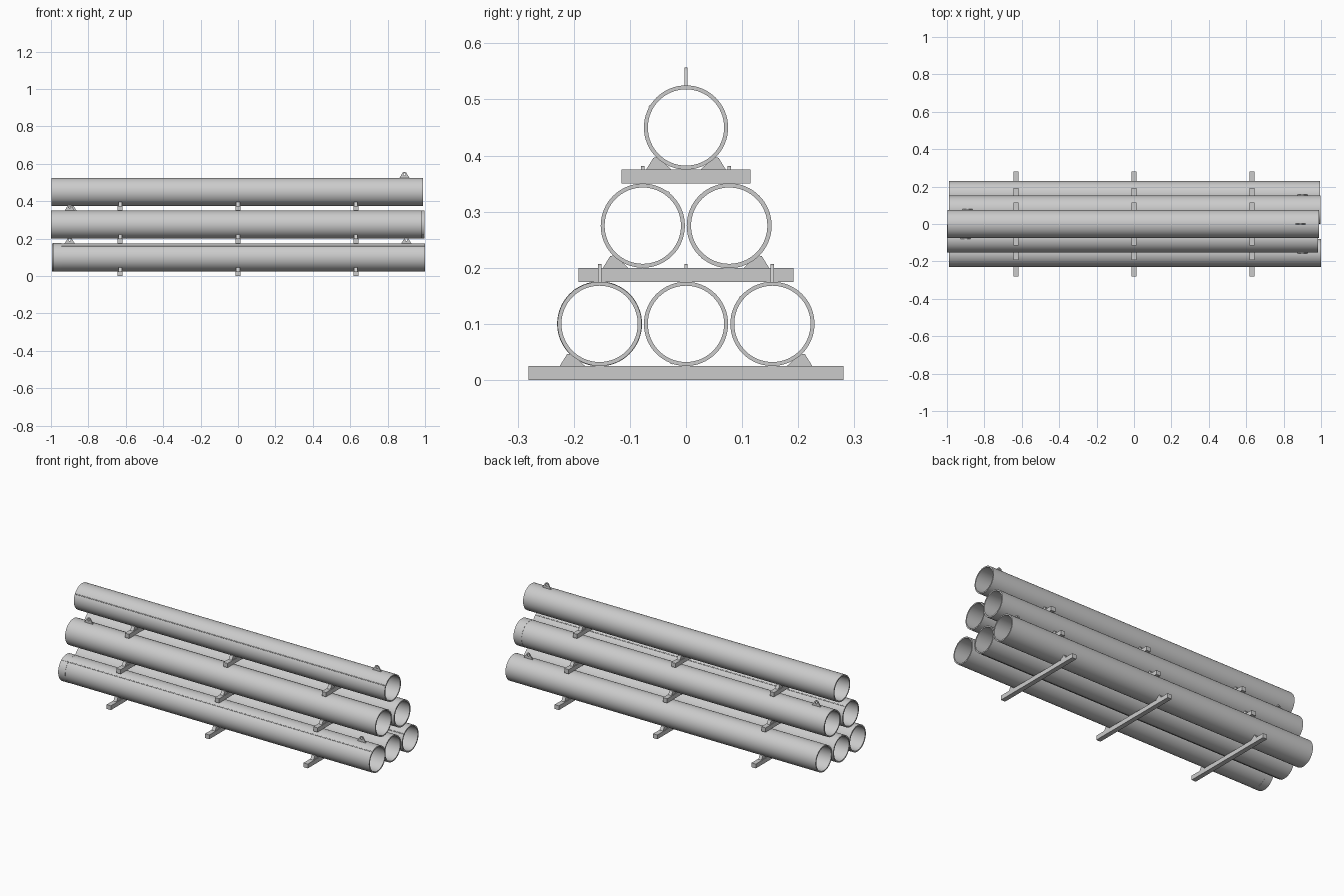
import bpy, bmesh, math
from mathutils import Vector

if "Cube" in bpy.data.objects:
    bpy.data.objects.remove(bpy.data.objects["Cube"])

steel = bpy.data.materials.new("light grey steel")
steel.diffuse_color = (0.6, 0.6, 0.6, 1)
steel.use_nodes = True
steel.node_tree.nodes["Principled BSDF"].inputs["Base Color"].default_value = steel.diffuse_color

R, R_IN = 0.075, 0.068


def finish(name, bm, smooth=False):
    bmesh.ops.recalc_face_normals(bm, faces=bm.faces)
    me = bpy.data.meshes.new(name)
    bm.to_mesh(me)
    bm.free()
    me.materials.append(steel)
    ob = bpy.data.objects.new(name, me)
    bpy.context.collection.objects.link(ob)
    if smooth:
        bpy.ops.object.select_all(action='DESELECT')
        ob.select_set(True)
        bpy.context.view_layer.objects.active = ob
        bpy.ops.object.shade_smooth_by_angle(angle=math.radians(35))
    return ob


def prism(name, pts, offset):
    """Extrude a closed outline of 3D points along offset."""
    bm = bmesh.new()
    face = bm.faces.new([bm.verts.new(p) for p in pts])
    ext = bmesh.ops.extrude_face_region(bm, geom=[face])
    verts = [v for v in ext["geom"] if isinstance(v, bmesh.types.BMVert)]
    bmesh.ops.translate(bm, verts=verts, vec=Vector(offset))
    return finish(name, bm)


def tube(name, y, z, x0, x1, r_out, r_in, n=64):
    """Hollow tube lying along x, spun from its wall section."""
    bm = bmesh.new()
    ring = [bm.verts.new((x, y, z + r))
            for x, r in ((x0, r_out), (x1, r_out), (x1, r_in), (x0, r_in))]
    edges = [bm.edges.new((ring[i], ring[(i + 1) % 4])) for i in range(4)]
    bmesh.ops.spin(bm, geom=ring + edges, cent=(0, y, z), axis=(1, 0, 0),
                   angle=2 * math.pi, steps=n, use_merge=True)
    bmesh.ops.remove_doubles(bm, verts=bm.verts, dist=1e-5)
    return finish(name, bm, True)


def lug(y, z, x):
    """Lifting lug: rounded triangular plate with an eye hole."""
    n, t, cz = 24, 0.003, z + R + 0.0185
    bm = bmesh.new()
    outline = [(x - 0.028, z + R - 0.002), (x + 0.028, z + R - 0.002)]
    outline += [(x + 0.013 * math.cos(a), cz + 0.013 * math.sin(a))
                for a in [math.radians(20 + 140 * i / 10) for i in range(11)]]
    hole = [(x + 0.006 * math.cos(2 * math.pi * i / n),
             cz + 0.006 * math.sin(2 * math.pi * i / n)) for i in range(n)]
    edges = []
    for loop in (outline, hole):
        vs = [bm.verts.new((px, y - t, pz)) for px, pz in loop]
        edges += [bm.edges.new((vs[i], vs[(i + 1) % len(vs)])) for i in range(len(vs))]
    bmesh.ops.triangle_fill(bm, edges=edges, use_beauty=True)
    ext = bmesh.ops.extrude_face_region(bm, geom=bm.faces[:])
    bmesh.ops.translate(bm, vec=(0, 2 * t, 0),
                        verts=[v for v in ext["geom"] if isinstance(v, bmesh.types.BMVert)])
    finish("lifting_lug", bm)


# Pipes: y, z, start, end, lug position, seam angle in degrees
pipes = [(-0.154, 0.1, -0.99, 1.0, 0.9, 127), (0, 0.1, -0.995, 0.99, -0.9, 250),
         (0.154, 0.1, -0.99, 0.995, 0.9, 140),
         (-0.077, 0.275, -1.0, 0.985, -0.9, 52), (0.077, 0.275, -0.99, 0.997, -0.89, 230),
         (0, 0.45, -0.998, 0.99, 0.89, 150)]
for y, z, x0, x1, lx, ang in pipes:
    tube("pipe", y, z, x0, x1, R, R_IN)
    lug(y, z, lx)
    # Lengthwise weld seam
    a = math.radians(ang)
    rad, tan = Vector((0, math.cos(a), math.sin(a))), Vector((0, -math.sin(a), math.cos(a)))
    c = Vector((x0, y, z))
    pts = [c + rad * r + tan * s for r, s in ((R - 0.001, -0.003), (R + 0.0012, -0.0015),
                                              (R + 0.0012, 0.0015), (R - 0.001, 0.003))]
    prism("weld_seam", pts, (x1 - x0, 0, 0))

# Thin end bands
tube("end_band", -0.154, 0.1, -0.99, -0.945, R + 0.0007, R - 0.001)
tube("end_band", 0.077, 0.275, 0.945, 0.997, R + 0.0007, R - 0.001)

# Bearer beams with wedge chocks: base height, half length, outermost pipe centre
for bx in (-0.63, 0, 0.63):
    for bz, half, py in ((0, 0.281, 0.154), (0.175, 0.192, 0.077), (0.35, 0.115, 0)):
        w = 0.0135
        prism("bearer_beam", [(bx - w, -half, bz), (bx - w, half, bz),
                              (bx - w, half, bz + 0.025), (bx - w, -half, bz + 0.025)],
              (2 * w, 0, 0))
        for s in (-1, 1):
            prof = [(0.026, 0.025), (0.071, 0.025), (0.058, 0.046), (0.05, 0.047)]
            prism("wedge_chock", [(bx - 0.01, s * (py + py_off), bz + h) for py_off, h in prof],
                  (0.02, 0, 0))
